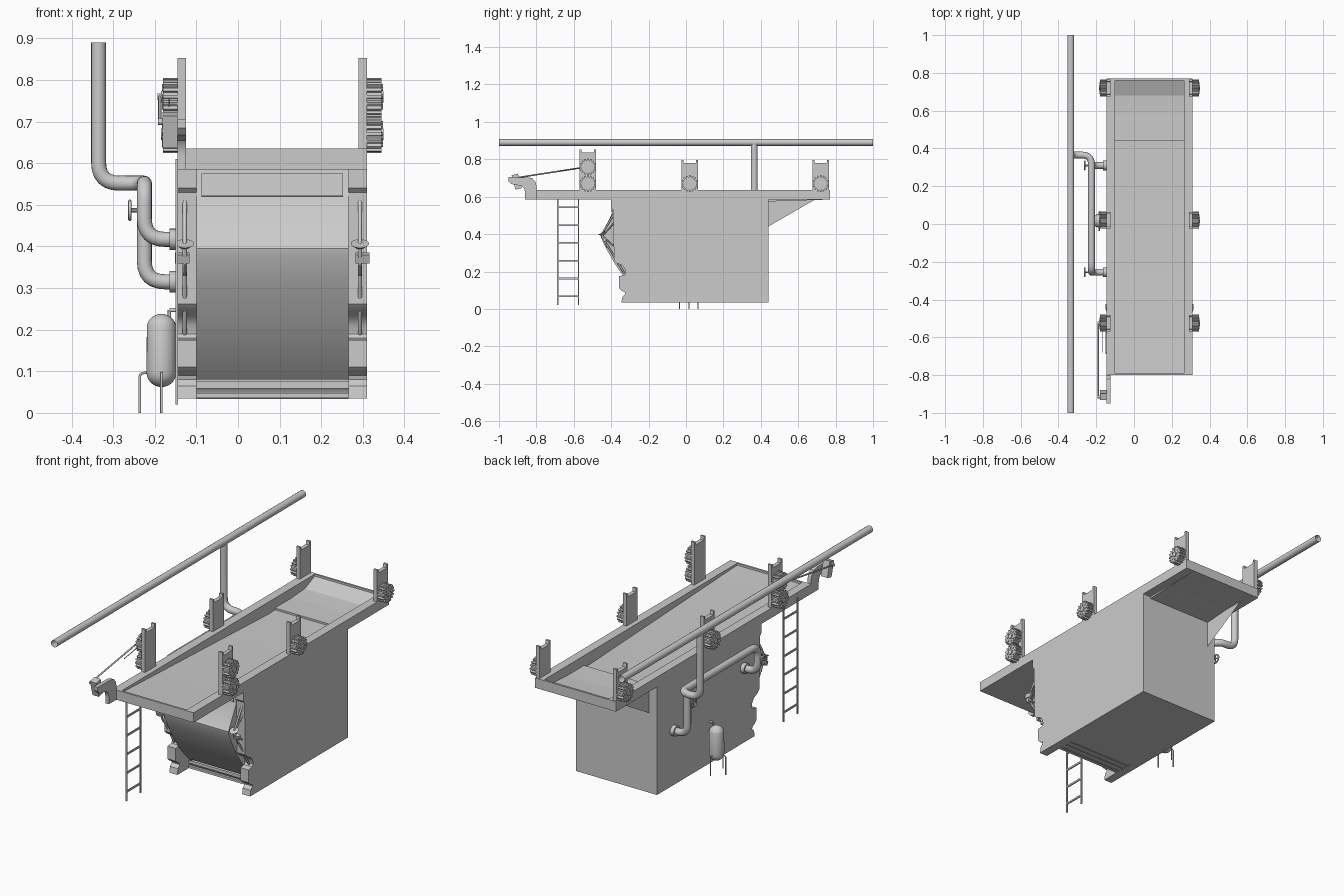
import bpy, bmesh, math
from mathutils import Vector, Matrix

if "Cube" in bpy.data.objects:
    bpy.data.objects.remove(bpy.data.objects["Cube"])

CX = 0.0825                      # symmetry plane of the machine
XL, XR = -0.145, 0.31            # outer faces of the side walls


def finish(bm, name, angle=35):
    bmesh.ops.recalc_face_normals(bm, faces=bm.faces[:])
    me = bpy.data.meshes.new(name)
    bm.to_mesh(me)
    bm.free()
    for p in me.polygons:
        p.use_smooth = True
    me.set_sharp_from_angle(angle=math.radians(angle))
    ob = bpy.data.objects.new(name, me)
    bpy.context.collection.objects.link(ob)
    return ob


def prism(name, pts, x0, x1, angle=35):
    """Extrude a (y, z) outline along x."""
    bm = bmesh.new()
    f = bm.faces.new([bm.verts.new((x0, y, z)) for y, z in pts])
    ext = bmesh.ops.extrude_face_region(bm, geom=[f])
    bmesh.ops.translate(bm, vec=(x1 - x0, 0, 0),
                        verts=[v for v in ext["geom"] if isinstance(v, bmesh.types.BMVert)])
    return finish(bm, name, angle)


def box(name, c, s, rx=0):
    bm = bmesh.new()
    bmesh.ops.create_cube(bm, size=1, matrix=Matrix.Translation(c) @ Matrix.Rotation(rx, 4, 'X')
                          @ Matrix.Diagonal((*s, 1)))
    return finish(bm, name)


def cyl(name, a, b, r, r2=None, n=20):
    a, b = Vector(a), Vector(b)
    bm = bmesh.new()
    m = Matrix.Translation((a + b) / 2) @ (b - a).to_track_quat('Z', 'Y').to_matrix().to_4x4()
    bmesh.ops.create_cone(bm, cap_ends=True, segments=n, radius1=r,
                          radius2=r if r2 is None else r2, depth=(b - a).length, matrix=m)
    return finish(bm, name)


def tube(name, pts, r, fillet=0.0, caps=True, closed=False, res=4):
    """Pipe along a polyline with rounded corners."""
    pts = [Vector(p) for p in pts]
    path = [pts[0]]
    for a, b, c in zip(pts, pts[1:], pts[2:]):
        if fillet and not closed:
            p, q = b + (a - b).normalized() * fillet, b + (c - b).normalized() * fillet
            path += [p.lerp(b, t / 6).lerp(b.lerp(q, t / 6), t / 6) for t in range(7)]
        else:
            path.append(b)
    path.append(pts[-1])
    cu = bpy.data.curves.new(name, 'CURVE')
    cu.dimensions = '3D'
    cu.bevel_depth, cu.bevel_resolution, cu.use_fill_caps = r, res, caps
    sp = cu.splines.new('POLY')
    sp.points.add(len(path) - 1)
    for pt, co in zip(sp.points, path):
        pt.co = (*co, 1)
    sp.use_cyclic_u = closed
    tmp = bpy.data.objects.new(name + "_path", cu)
    bpy.context.collection.objects.link(tmp)
    bpy.context.view_layer.update()
    me = bpy.data.meshes.new_from_object(tmp.evaluated_get(bpy.context.evaluated_depsgraph_get()))
    bpy.data.objects.remove(tmp)
    bm = bmesh.new()
    bm.from_mesh(me)
    return finish(bm, name, 50)


# side walls with the tray rim and a shaped front edge
wall = [(-0.80, 0.635), (0.77, 0.635), (0.77, 0.585), (0.44, 0.585), (0.44, 0.035),
        (-0.345, 0.035), (-0.34, 0.065), (-0.325, 0.08), (-0.328, 0.09), (-0.345, 0.097),
        (-0.358, 0.11), (-0.358, 0.175), (-0.33, 0.18), (-0.322, 0.19), (-0.325, 0.21),
        (-0.34, 0.232), (-0.37, 0.245), (-0.385, 0.262), (-0.39, 0.53), (-0.40, 0.54),
        (-0.40, 0.585), (-0.80, 0.585)]
prism("left_wall", wall, XL, -0.10)
prism("right_wall", wall, 0.265, XR)

# body core with the sloping tray floor
prism("body_core", [(-0.80, 0.585), (-0.80, 0.635), (-0.79, 0.635), (-0.79, 0.625), (0.40, 0.573),
                    (0.68, 0.592), (0.76, 0.625), (0.76, 0.635), (0.77, 0.635), (0.77, 0.585),
                    (0.44, 0.585), (0.44, 0.035), (-0.15, 0.035), (-0.15, 0.10), (-0.20, 0.15),
                    (-0.38, 0.585)], -0.10, 0.265, 10)

# bulging front door and its inset plate
prism("front_door", [(-0.375, 0.585), (-0.385, 0.585), (-0.395, 0.51), (-0.45, 0.405), (-0.457, 0.395),
                     (-0.454, 0.38), (-0.42, 0.31), (-0.38, 0.24), (-0.335, 0.175), (-0.29, 0.12),
                     (-0.25, 0.08), (-0.20, 0.08), (-0.24, 0.20)], -0.10, 0.265, 30)
box("door_plate", (CX, -0.391, 0.548), (0.34, 0.012, 0.055), math.radians(-6))

# rippled lip under the door
ridge = [(-0.25 + 0.1 * i / 24, 0.062 + 0.013 * math.cos(i / 24 * 6 * math.pi)) for i in range(25)]
prism("rippled_lip", ridge + [(y, z - 0.016) for y, z in reversed(ridge)], -0.10, 0.265)
box("lip_bar", (CX, -0.2, 0.042), (0.365, 0.11, 0.012))


# toothed rollers on the bearing plates
def gear(name, x, d, y, z):
    n, pts = 16, []
    for i in range(n):
        for off, r in ((-0.32, 0.036), (-0.2, 0.045), (0.2, 0.045), (0.32, 0.036)):
            a = 2 * math.pi * (i + off) / n
            pts.append((y + r * math.cos(a), z + r * math.sin(a)))
    prism(name, pts, x, x + d * 0.035, 20)
    cyl(name + "_hub", (x, y, z), (x + d * 0.040, y, z), 0.014, n=16)
    for i in range(8):
        a = math.pi * i / 4
        p = (y + 0.026 * math.cos(a), z + 0.026 * math.sin(a))
        cyl(name + "_bolt", (x + d * 0.03, *p), (x + d * 0.038, *p), 0.005, n=8)


for side, x, d in (("left", XL, -1), ("right", XR, 1)):
    for i, (y, top) in enumerate(((-0.525, 0.853), (0.02, 0.797), (0.72, 0.797))):
        w, low = 0.044, 0.635
        prism(f"{side}_bearing_plate_{i}", [(y - w, low), (y + w, low), (y + w, top), (y + w - 0.010, top),
              (y + w - 0.012, top - 0.018), (y - w + 0.012, top - 0.018), (y - w + 0.010, top),
              (y - w, top)], x, x - d * 0.02)
        gear(f"{side}_gear_{i}", x, d, y, 0.67)
        if i == 0:
            gear(f"{side}_upper_gear", x, d, y, 0.76)

# door latches: stem, tilted cup, box and braces on both sides
for side, x, d in (("left", -0.128, -1), ("right", 0.293, 1)):
    c = Vector((x, -0.445, 0.39))
    cyl(side + "_latch_stem", c + Vector((0, 0.025, -0.06)), c + Vector((0, -0.005, 0.012)), 0.004, n=10)
    cyl(side + "_latch_cup", c + Vector((0, 0, 0.006)), c + Vector((0, -0.006, 0.017)), 0.008, 0.022)
    box(side + "_latch_box", (x + d * 0.006, -0.435, 0.372), (0.034, 0.016, 0.022), math.radians(20))
    tube(side + "_latch_brace", [(x, -0.385, 0.51), (x, -0.453, 0.395), (x, -0.33, 0.19)], 0.005)
    tube(side + "_latch_link", [(x, -0.385, 0.46), (x, -0.445, 0.39), (x, -0.38, 0.33)], 0.004)

# gooseneck bracket with drive block and pull rods
prism("gooseneck_bracket", [(-0.80, 0.585), (-0.80, 0.66), (-0.805, 0.68), (-0.82, 0.697), (-0.845, 0.703),
                            (-0.95, 0.705), (-0.95, 0.685), (-0.935, 0.668), (-0.90, 0.662),
                            (-0.875, 0.655), (-0.863, 0.64), (-0.86, 0.62), (-0.86, 0.585)], XL, -0.125)
box("drive_block", (-0.163, -0.905, 0.68), (0.036, 0.035, 0.08), math.radians(15))
cyl("drive_pin", (-0.145, -0.915, 0.70), (-0.192, -0.915, 0.70), 0.008)
tube("pull_rod", [(-0.188, -0.915, 0.70), (-0.188, -0.525, 0.76)], 0.004)
tube("short_rod", [(-0.165, -0.68, 0.737), (-0.165, -0.565, 0.755)], 0.002)
cyl("crank_pin", (-0.18, -0.525, 0.76), (-0.193, -0.525, 0.76), 0.008)

# ladder
for y in (-0.685, -0.575):
    box("ladder_rail", (-0.147, y, 0.315), (0.006, 0.007, 0.59))
for i in range(6):
    box("ladder_rung", (-0.147, -0.63, 0.068 + 0.095 * i), (0.006, 0.11, 0.009))

# overhead pipe and its feed line down to the body
R = 0.018
PX, QX = -0.335, -0.225
tube("overhead_pipe", [(PX, -1, 0.89), (PX, 1, 0.89)], R, caps=False, res=6)
tube("feed_pipe", [(PX, 0.365, 0.89), (PX, 0.365, 0.552), (QX, 0.365, 0.552), (QX, -0.255, 0.552),
                   (QX, -0.255, 0.417), (XL, -0.255, 0.417)], R, 0.05, res=6)
tube("branch_pipe", [(QX, 0.31, 0.552), (QX, 0.31, 0.315), (XL, 0.31, 0.315)], R, 0.05, res=6)
for y, z in ((-0.255, 0.417), (0.31, 0.315)):
    cyl("pipe_flange", (-0.165, y, z), (XL, y, z), 0.026)
    # valve with spoked handwheel
    c = Vector((-0.26, y, 0.487))
    cyl("valve_stem", c, (QX, y, 0.487), 0.005, n=10)
    tube("valve_wheel", [c + Vector((0, 0.022 * math.cos(a), 0.022 * math.sin(a)))
                         for a in [2 * math.pi * i / 20 for i in range(20)]], 0.004, closed=True, res=2)
    for v in (Vector((0, 0.022, 0)), Vector((0, 0, 0.022))):
        tube("valve_spoke", [c - v, c + v], 0.0025, res=2)

# domed tank on three bent legs
T = Vector((-0.184, 0.017, 0.15))
bm = bmesh.new()
bmesh.ops.create_uvsphere(bm, u_segments=28, v_segments=14, radius=0.036, matrix=Matrix.Translation(T))
for v in bm.verts:
    dz = v.co.z - T.z
    v.co.z += 0.052 * (1 if dz > 1e-5 else -1)
finish(bm, "tank", 50)
for dx, dy in ((-0.052, 0), (0, -0.052), (0, 0.048)):
    x, y = T.x + dx, T.y + dy
    tube("tank_leg", [(T.x + dx * 0.6, T.y + dy * 0.6, 0.096), (x, y, 0.096), (x, y, 0)], 0.003, 0.01)
cyl("tank_nozzle", (-0.165, T.y, 0.247), (XL, T.y, 0.247), 0.005, n=12)
tube("tank_outlet", [(-0.165, T.y, 0.22), (-0.165, T.y, 0.247)], 0.004)
